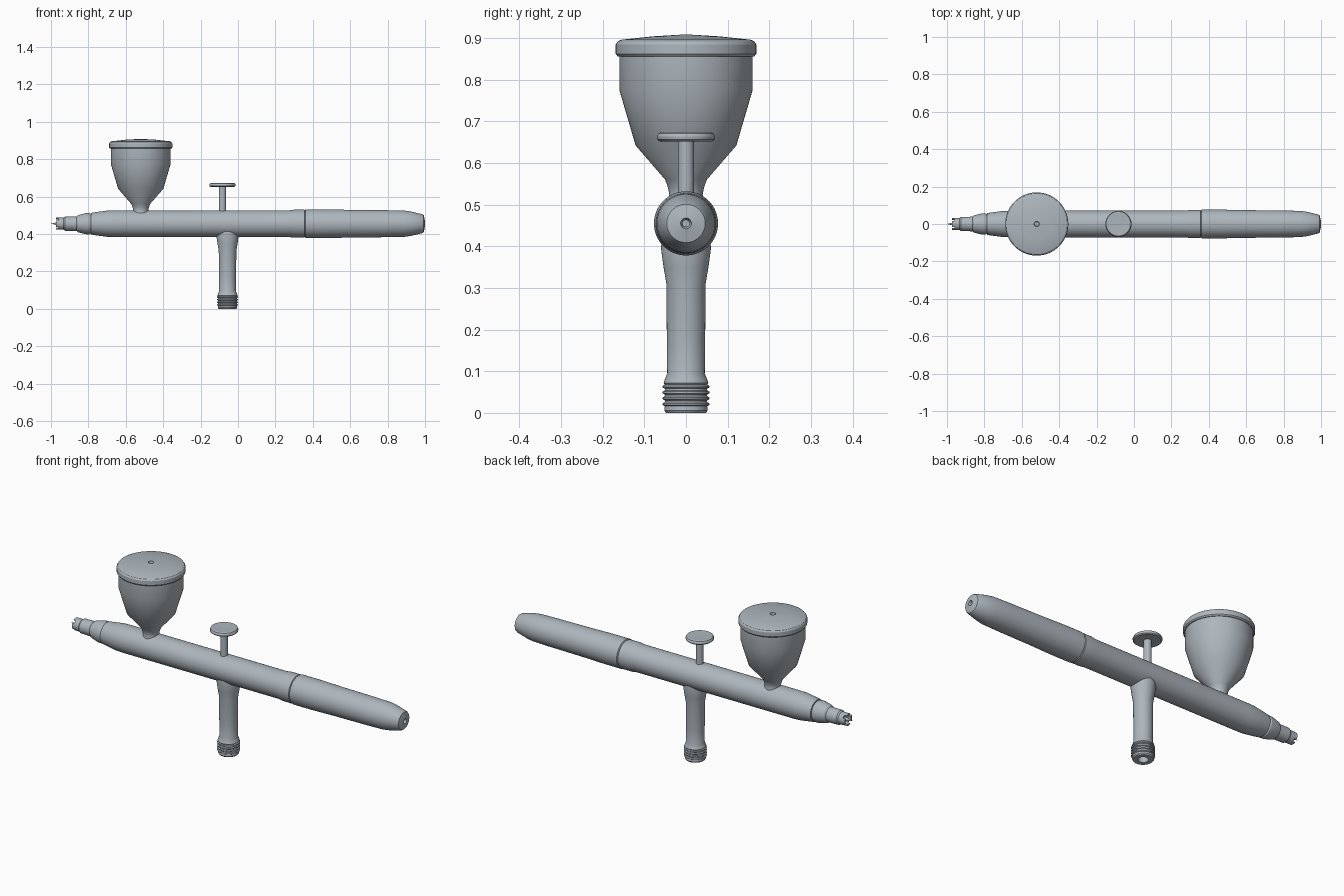
import bpy, bmesh, math
from mathutils import Matrix, Vector

if "Cube" in bpy.data.objects:
    bpy.data.objects.remove(bpy.data.objects["Cube"])

AXIS_Z = 0.455
CUP_X, TRIGGER_X, VALVE_X = -0.52, -0.083, -0.056

steel = bpy.data.materials.new("brushed steel")
steel.diffuse_color = (0.42, 0.47, 0.51, 1)
steel.use_nodes = True
steel.node_tree.nodes["Principled BSDF"].inputs["Base Color"].default_value = steel.diffuse_color


def lathe(name, profile, origin, along_x=False, segments=64, closed=False, angle=25):
    """Revolve (radius, distance) points around z, or around x when along_x."""
    bm = bmesh.new()
    rings = []
    for r, t in profile:
        if r == 0:
            rings.append([bm.verts.new((0, 0, t))])
        else:
            rings.append([bm.verts.new((r * math.cos(a), r * math.sin(a), t))
                          for a in (2 * math.pi * i / segments for i in range(segments))])
    pairs = list(zip(rings, rings[1:]))
    if closed:
        pairs.append((rings[-1], rings[0]))
    for a, b in pairs:
        for i in range(segments):
            j = (i + 1) % segments
            if len(a) == 1:
                bm.faces.new((a[0], b[j], b[i]))
            elif len(b) == 1:
                bm.faces.new((a[i], a[j], b[0]))
            else:
                bm.faces.new((a[i], a[j], b[j], b[i]))
    if along_x:
        bmesh.ops.rotate(bm, verts=bm.verts, cent=(0, 0, 0),
                         matrix=Matrix.Rotation(math.pi / 2, 3, 'Y'))
    bmesh.ops.translate(bm, verts=bm.verts, vec=Vector(origin))
    bmesh.ops.recalc_face_normals(bm, faces=bm.faces)
    mesh = bpy.data.meshes.new(name)
    bm.to_mesh(mesh)
    bm.free()
    mesh.materials.append(steel)
    obj = bpy.data.objects.new(name, mesh)
    bpy.context.collection.objects.link(obj)
    bpy.ops.object.select_all(action='DESELECT')
    obj.select_set(True)
    bpy.context.view_layer.objects.active = obj
    bpy.ops.object.shade_smooth_by_angle(angle=math.radians(angle))
    return obj


centre = (0, 0, AXIS_Z)

# Main barrel, tapering towards the nose
lathe("barrel", [(0, -0.785), (0.058, -0.785), (0.062, -0.76), (0.070, -0.70),
                 (0.071, -0.66), (0.071, 0.27), (0.075, 0.30), (0.075, 0.355),
                 (0.070, 0.358), (0, 0.358)], centre, True)

# Rear handle with a small hole in its rounded end
lathe("rear_handle", [(0, 0.35), (0.070, 0.358), (0.077, 0.362), (0.077, 0.46),
                      (0.074, 0.60), (0.072, 0.80), (0.070, 0.89), (0.065, 0.925),
                      (0.051, 0.985), (0.046, 0.993), (0.013, 1.0),
                      (0.008, 0.985), (0.008, 0.95), (0, 0.95)], centre, True)

# Stepped nose and hollow nozzle crown
lathe("nose_cap", [(0, -0.787), (0.053, -0.787), (0.057, -0.795), (0.056, -0.815),
                   (0.046, -0.855), (0.039, -0.863), (0.038, -0.925),
                   (0.032, -0.932), (0.032, -0.94), (0, -0.94)], centre, True)
crown = lathe("nozzle_crown", [(0.032, -0.935), (0.032, -0.972), (0.024, -0.972),
                               (0.022, -0.935)], centre, True, closed=True)

# Crossed slots cut into the crown
for k in range(2):
    bpy.ops.mesh.primitive_cube_add(size=1, location=(-0.971, 0, AXIS_Z))
    cutter = bpy.context.object
    cutter.name = "crown_slot_cutter"
    cutter.scale = (0.024, 0.1, 0.016)
    cutter.rotation_euler.x = math.radians(45 + 90 * k)
    cutter.hide_render = True
    cutter.hide_viewport = True
    cut = crown.modifiers.new("slot", 'BOOLEAN')
    cut.operation = 'DIFFERENCE'
    cut.object = cutter

lathe("needle", [(0, -1.0), (0.008, -0.965), (0.012, -0.935), (0, -0.93)],
      centre, True, 24)

# Paint cup and its domed lid with a vent hole
lathe("paint_cup", [(0, 0.50), (0.046, 0.50), (0.040, 0.525), (0.043, 0.54), (0.050, 0.56),
                    (0.121, 0.642), (0.160, 0.775), (0.160, 0.860), (0, 0.860)],
      (CUP_X, 0, 0), angle=35)
lathe("cup_lid", [(0, 0.856), (0.164, 0.856), (0.169, 0.862), (0.169, 0.884),
                  (0.164, 0.892), (0.155, 0.896), (0.08, 0.904), (0.014, 0.908),
                  (0.012, 0.895), (0, 0.895)], (CUP_X, 0, 0))

# Trigger stem and finger button
lathe("trigger_stem", [(0, 0.50), (0.019, 0.50), (0.019, 0.655), (0, 0.655)],
      (TRIGGER_X, 0, 0), segments=32)
lathe("trigger_button", [(0, 0.652), (0.064, 0.652), (0.069, 0.656), (0.070, 0.663),
                         (0.066, 0.671), (0.060, 0.674), (0, 0.671)], (TRIGGER_X, 0, 0))

# Air valve stem flaring into the barrel, with a threaded hollow foot
thread = []
for k in range(4):
    z = 0.068 - 0.014 * k
    thread += [(0.051, z), (0.056, z - 0.003), (0.056, z - 0.007), (0.051, z - 0.010)]
lathe("air_valve", [(0, 0.42), (0.058, 0.42), (0.060, 0.395), (0.054, 0.35), (0.047, 0.31),
                    (0.046, 0.17), (0.045, 0.095), (0.051, 0.08), (0.054, 0.072)]
      + thread + [(0.052, 0.006), (0.048, 0), (0.025, 0), (0.023, 0.05), (0, 0.05)],
      (VALVE_X, 0, 0), angle=30)
